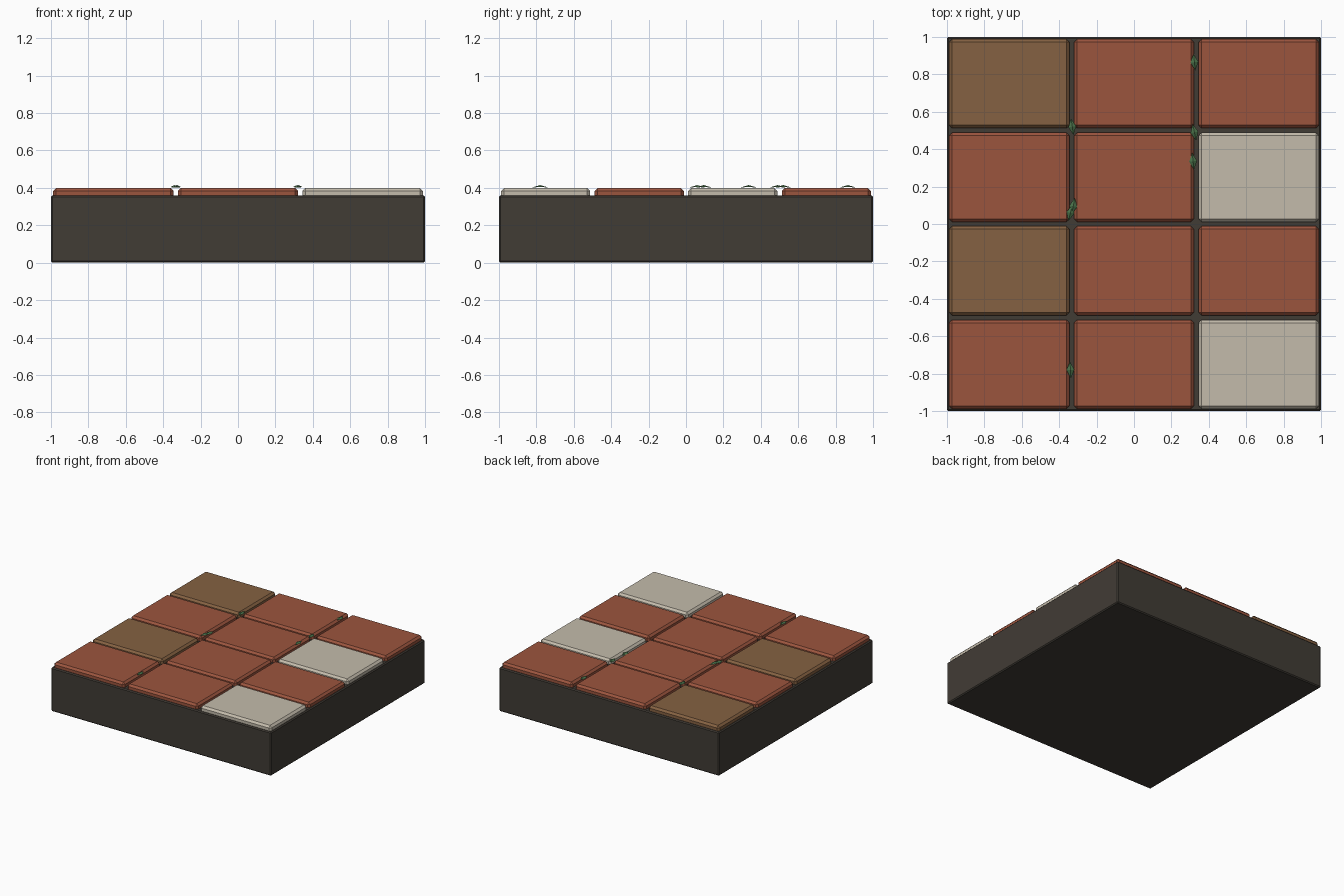
import bpy, bmesh, math

if "Cube" in bpy.data.objects:
    bpy.data.objects.remove(bpy.data.objects["Cube"])


def material(name, rgb):
    m = bpy.data.materials.new(name)
    m.diffuse_color = (*rgb, 1)
    m.use_nodes = True
    m.node_tree.nodes["Principled BSDF"].inputs["Base Color"].default_value = m.diffuse_color
    return m


GROUT = material("dark grout", (0.053, 0.045, 0.036))
RED = material("terracotta", (0.33, 0.09, 0.048))
BROWN = material("brown clay", (0.235, 0.12, 0.054))
CREAM = material("pale stone", (0.55, 0.50, 0.41))
GREEN = material("moss green", (0.065, 0.16, 0.065))


def add_object(name, bm, mat):
    bmesh.ops.recalc_face_normals(bm, faces=bm.faces)
    me = bpy.data.meshes.new(name)
    bm.to_mesh(me)
    bm.free()
    me.materials.append(mat)
    ob = bpy.data.objects.new(name, me)
    bpy.context.collection.objects.link(ob)
    return ob


def box(name, x, y, z0, z1, w, d, bevel, mat):
    bm = bmesh.new()
    bmesh.ops.create_cube(bm, size=1)
    for v in bm.verts:
        v.co = (x + v.co.x * w, y + v.co.y * d, (z0 + z1) / 2 + v.co.z * (z1 - z0))
    bmesh.ops.bevel(bm, geom=bm.edges[:], offset=bevel, segments=1,
                    affect='EDGES', profile=0.5)
    return add_object(name, bm, mat)


# slab
box("grout_slab", 0, 0, 0, 0.36, 2, 2, 0.008, GROUT)

# tiles, front row first
rows = ["RRC", "BRR", "RRC", "BRR"]
mats = {"R": RED, "B": BROWN, "C": CREAM}
for j, row in enumerate(rows):
    for i, key in enumerate(row):
        box(f"tile_{j}_{i}", (i - 1) * 2 / 3, -0.75 + j * 0.5, 0.34, 0.40,
            2 / 3 - 0.024, 0.476, 0.016, mats[key])


# moss leaves: thin ridged diamonds lying over the joints
def leaf(name, x, y, turn, length=0.09, width=0.042):
    bm = bmesh.new()
    c, s = math.cos(turn), math.sin(turn)

    def vert(u, v, z):
        return bm.verts.new((x + u * c - v * s, y + u * s + v * c, z))

    ring = [vert(0, -length / 2, 0.402), vert(width / 2, 0, 0.405),
            vert(0, length / 2, 0.402), vert(-width / 2, 0, 0.405)]
    top, low = vert(0, 0, 0.415), vert(0, 0, 0.406)
    for k in range(4):
        a, b = ring[k], ring[(k + 1) % 4]
        bm.faces.new((a, b, top))
        bm.faces.new((b, a, low))
    add_object(name, bm, GREEN)


spots = [(0.323, 0.865, 0.1), (-0.33, 0.52, 0.15), (0.323, 0.49, 0.2),
         (0.316, 0.335, 0.1), (-0.325, 0.095, -0.2), (-0.34, 0.06, -0.25),
         (-0.34, -0.78, 0.05)]
for n, (x, y, t) in enumerate(spots):
    leaf(f"moss_leaf_{n}", x, y, t)
